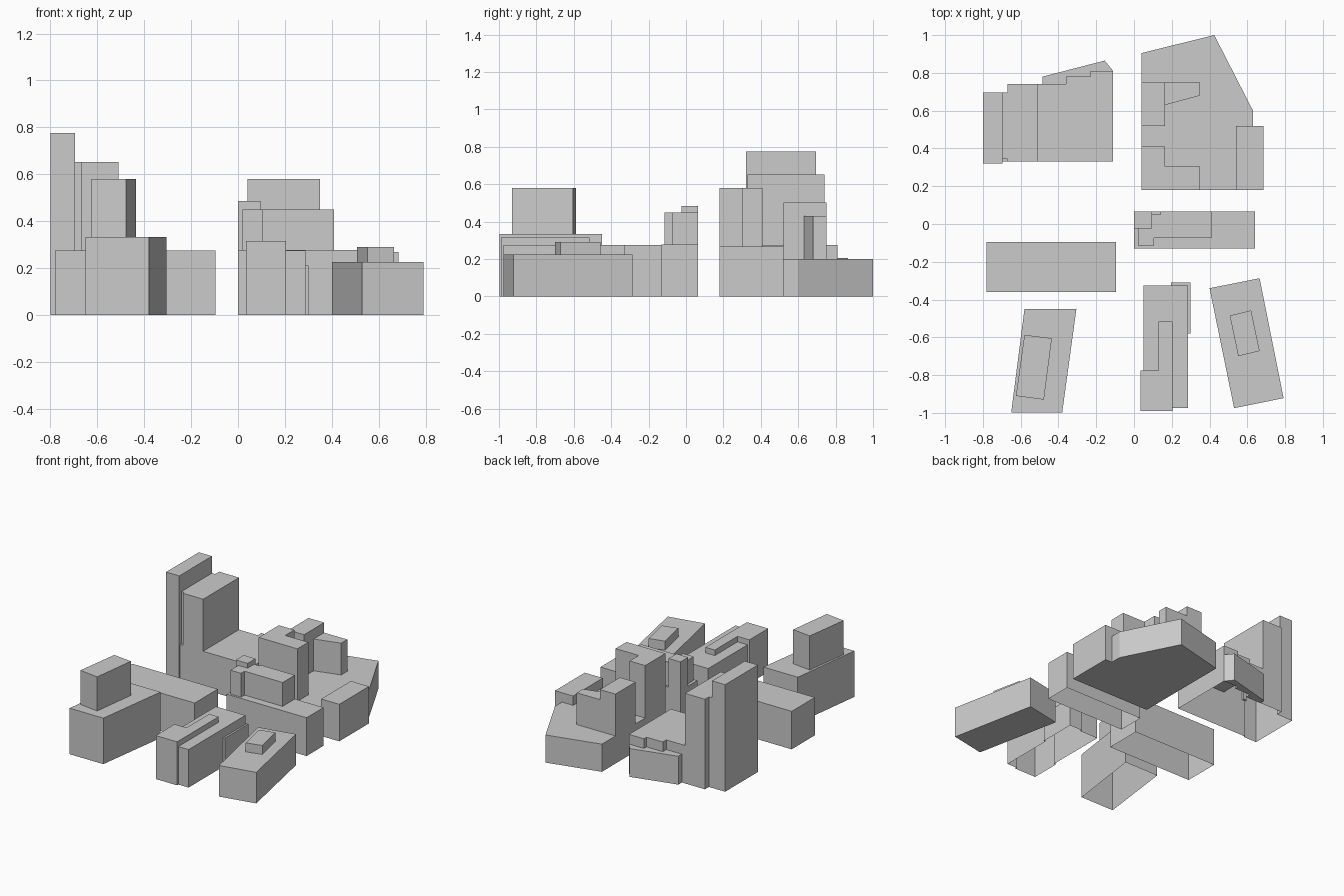
import bpy, bmesh


def rect(x0, x1, y0, y1):
    return [(x0, y0), (x1, y0), (x1, y1), (x0, y1)]


def prism(name, outline, top, base=0.0):
    """Extrude a plan outline from base to top."""
    bm = bmesh.new()
    face = bm.faces.new([bm.verts.new((x, y, base)) for x, y in outline])
    ext = bmesh.ops.extrude_face_region(bm, geom=[face], use_keep_orig=True)
    verts = [v for v in ext["geom"] if isinstance(v, bmesh.types.BMVert)]
    bmesh.ops.translate(bm, verts=verts, vec=(0, 0, top - base))
    bmesh.ops.recalc_face_normals(bm, faces=bm.faces)
    mesh = bpy.data.meshes.new(name)
    bm.to_mesh(mesh)
    bm.free()
    obj = bpy.data.objects.new(name, mesh)
    bpy.context.collection.objects.link(obj)
    return obj


def building(name, volumes, closed=False):
    """Union stacked (outline, top) volumes into one shell, open at the ground."""
    main = prism(name, *volumes[0])
    for vol in volumes[1:]:
        part = prism(name + "_volume", *vol)
        mod = main.modifiers.new("union", "BOOLEAN")
        mod.operation = "UNION"
        mod.solver = "EXACT"
        mod.object = part
        bpy.context.view_layer.objects.active = main
        bpy.ops.object.modifier_apply(modifier=mod.name)
        bpy.data.objects.remove(part)
    if not closed:
        bm = bmesh.new()
        bm.from_mesh(main.data)
        floor = [f for f in bm.faces
                 if f.normal.z < -0.9 and f.calc_center_median().z < 0.01]
        bmesh.ops.delete(bm, geom=floor, context="FACES")
        bm.to_mesh(main.data)
        bm.free()
    return main


# North-west block: stepped podium with two slab towers and a recessed link
building("north_west_towers", [
    ([(-0.695, 0.33), (-0.11, 0.33), (-0.11, 0.81), (-0.23, 0.81), (-0.23, 0.78),
      (-0.36, 0.78), (-0.36, 0.74), (-0.60, 0.74), (-0.60, 0.695), (-0.695, 0.695)], 0.275),
    (rect(-0.67, -0.51, 0.33, 0.74), 0.652),
    (rect(-0.71, -0.65, 0.345, 0.695), 0.652),
    (rect(-0.80, -0.695, 0.32, 0.695), 0.775),
])
# Low wedge annex behind it
prism("north_west_annex", [(-0.485, 0.74), (-0.36, 0.74), (-0.36, 0.78), (-0.23, 0.78),
                           (-0.23, 0.81), (-0.11, 0.81), (-0.155, 0.865),
                           (-0.485, 0.78)], 0.205)

# North-east block: angled podium, two corner towers, side box
building("north_east_block", [
    ([(0.04, 0.18), (0.685, 0.18), (0.685, 0.52), (0.63, 0.52), (0.63, 0.60),
      (0.425, 1.0), (0.04, 0.905)], 0.20),
    ([(0.04, 0.18), (0.35, 0.18), (0.35, 0.305), (0.165, 0.305),
      (0.165, 0.41), (0.04, 0.41)], 0.58, 0.1),
    (rect(0.04, 0.165, 0.52, 0.75), 0.503, 0.1),
    ([(0.12, 0.618), (0.165, 0.63), (0.35, 0.68), (0.35, 0.75), (0.12, 0.75)], 0.43, 0.1),
    (rect(0.54, 0.685, 0.18, 0.52), 0.268, 0.1),
], closed=True)

# Central slab with notched upper storeys and roof box
building("central_slab", [
    (rect(0.0, 0.64, -0.13, 0.065), 0.277),
    ([(0.02, -0.115), (0.105, -0.115), (0.105, -0.075), (0.41, -0.075), (0.41, 0.065),
      (0.14, 0.065), (0.14, 0.05), (0.095, 0.05), (0.095, 0.065), (0.02, 0.065)], 0.45, 0.2),
    (rect(0.0, 0.095, -0.025, 0.065), 0.485, 0.2),
])

# West slab
building("west_slab", [(rect(-0.78, -0.095, -0.36, -0.095), 0.275)])

# South-west skewed block with tower
building("south_west_block", [
    ([(-0.65, -0.998), (-0.38, -0.998), (-0.305, -0.45), (-0.58, -0.45)], 0.333),
    ([(-0.625, -0.91), (-0.477, -0.93), (-0.435, -0.605), (-0.58, -0.587)], 0.58, 0.2),
])

# South block: low body, raised L-shaped strip, side lean-to
building("south_block", [
    (rect(0.05, 0.287, -0.975, -0.325), 0.275),
    ([(0.035, -0.99), (0.205, -0.99), (0.205, -0.515), (0.13, -0.515),
      (0.13, -0.775), (0.035, -0.775)], 0.315),
    (rect(0.195, 0.30, -0.58, -0.31), 0.21),
])

# South-east rotated block with penthouse
building("south_east_block", [
    ([(0.40, -0.34), (0.53, -0.975), (0.792, -0.922), (0.665, -0.287)], 0.225),
    ([(0.507, -0.485), (0.552, -0.70), (0.665, -0.672), (0.62, -0.457)], 0.29, 0.1),
], closed=True)
